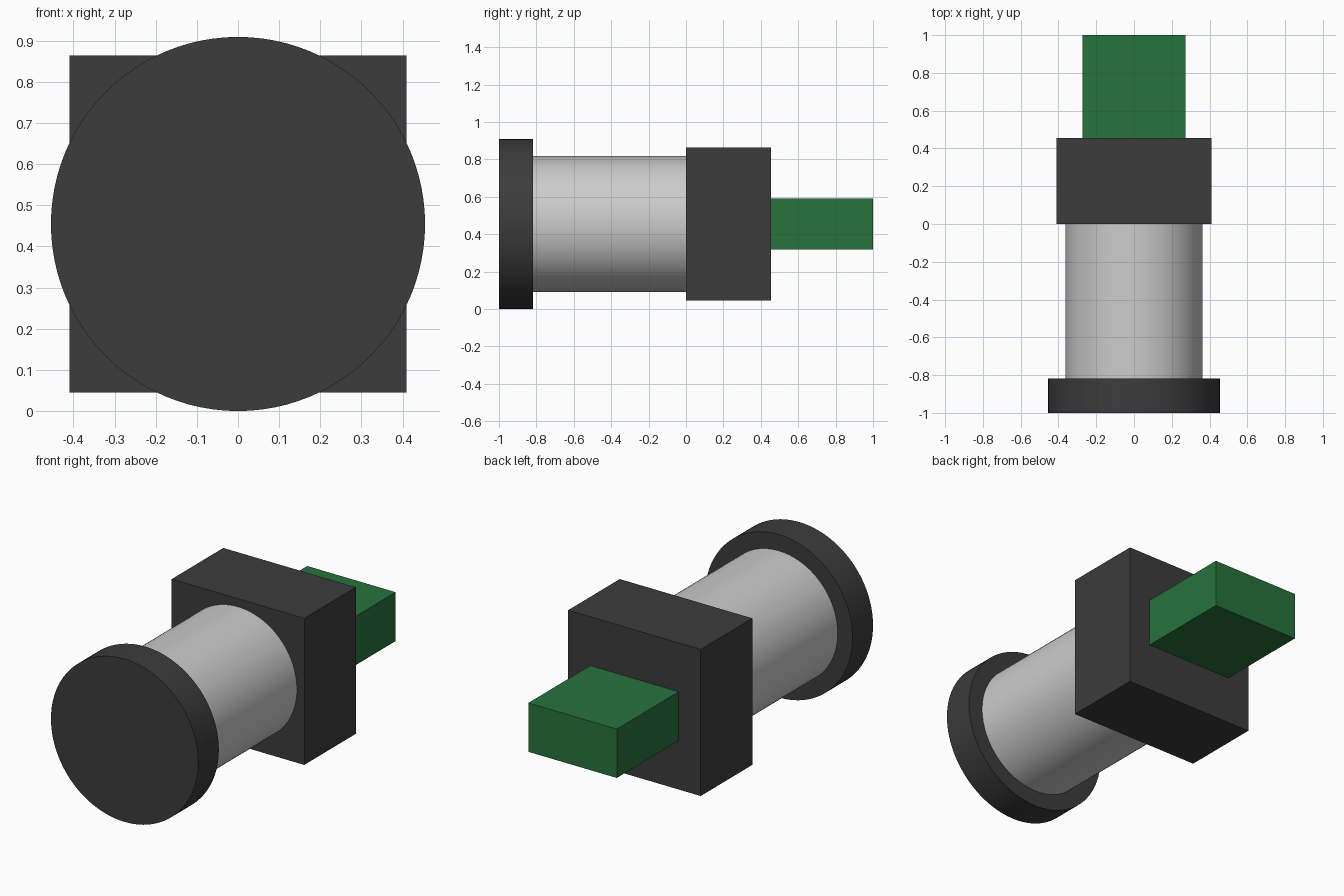
import bpy
from math import radians

if "Cube" in bpy.data.objects:
    bpy.data.objects.remove(bpy.data.objects["Cube"])

U = 2 / 11          # model unit: the whole length is 11 units
AXIS_Z = 2.5 * U    # height of the common axis


def material(name, color):
    mat = bpy.data.materials.new(name)
    mat.diffuse_color = (*color, 1)
    mat.use_nodes = True
    mat.node_tree.nodes["Principled BSDF"].inputs["Base Color"].default_value = mat.diffuse_color
    return mat


def finish(obj, name, mat):
    obj.name = name
    if mat:
        obj.data.materials.append(mat)
    return obj


def rod(name, radius, y0, y1, mat=None):
    bpy.ops.mesh.primitive_cylinder_add(
        vertices=96, radius=radius, depth=y1 - y0,
        location=(0, (y0 + y1) / 2, AXIS_Z), rotation=(radians(90), 0, 0))
    bpy.ops.object.transform_apply(location=False, rotation=True, scale=True)
    bpy.ops.object.shade_smooth_by_angle(angle=radians(30))
    return finish(bpy.context.object, name, mat)


def block(name, width, height, y0, y1, mat=None):
    bpy.ops.mesh.primitive_cube_add(size=1, location=(0, (y0 + y1) / 2, AXIS_Z))
    obj = bpy.context.object
    obj.scale = (width, y1 - y0, height)
    bpy.ops.object.transform_apply(location=False, rotation=False, scale=True)
    return finish(obj, name, mat)


dark = material("dark_plastic", (0.045, 0.045, 0.045))
green = material("green", (0.02, 0.17, 0.045))

# Front cap, barrel, square housing and rear connector along the y axis
rod("front_cap", 2.5 * U, -1, -1 + U, dark)
rod("barrel", 2 * U, -1 + U, 0)
block("housing", 4.5 * U, 4.5 * U, 0, 2.5 * U, dark)
block("rear_connector", 3 * U, 1.5 * U, 2.5 * U, 1, green)
